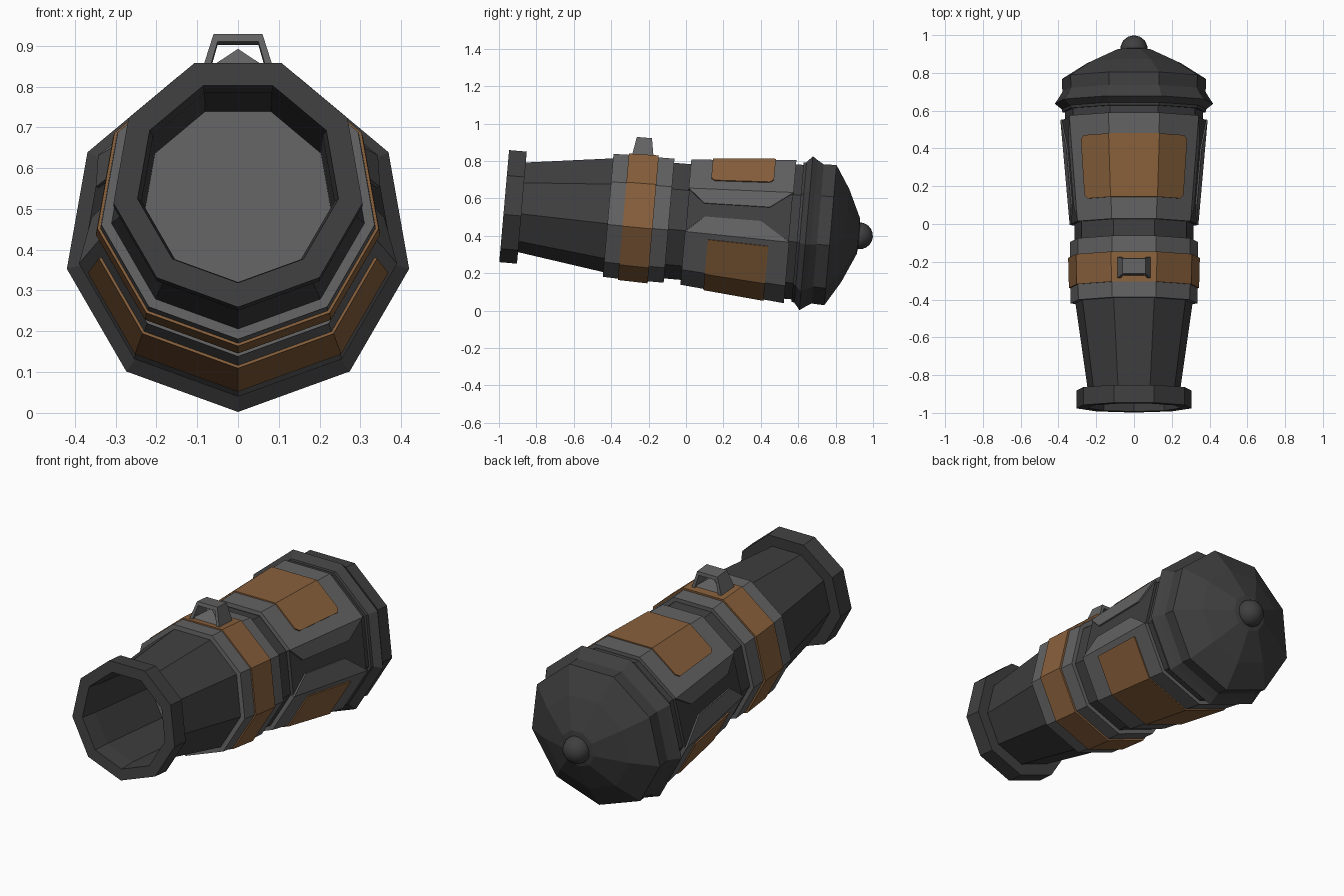
import bpy, bmesh, math
from mathutils import Matrix, Vector

if "Cube" in bpy.data.objects:
    bpy.data.objects.remove(bpy.data.objects["Cube"])

# Barrel axis is the local y axis, pitched 5 degrees so the muzzle rises
TILT = Matrix.Translation((0, 0, 0.483)) @ Matrix.Rotation(math.radians(-5), 4, 'X')
N = 9


def material(name, rgb):
    m = bpy.data.materials.new(name)
    m.diffuse_color = (*rgb, 1)
    m.use_nodes = True
    m.node_tree.nodes["Principled BSDF"].inputs["Base Color"].default_value = m.diffuse_color
    return m


DARK = material("dark_iron", (0.05, 0.05, 0.05))
GREY = material("grey_steel", (0.125, 0.125, 0.125))
ORANGE = material("copper_brown", (0.25, 0.118, 0.045))


def finish(name, bm, mat, smooth=False):
    bmesh.ops.recalc_face_normals(bm, faces=bm.faces)
    bm.transform(TILT)
    me = bpy.data.meshes.new(name)
    bm.to_mesh(me)
    bm.free()
    me.materials.append(mat)
    for p in me.polygons:
        p.use_smooth = smooth
    ob = bpy.data.objects.new(name, me)
    bpy.context.collection.objects.link(ob)
    return ob


def ring_point(u, t, r):
    """Point on the nine-sided section; whole u values are its corners."""
    def corner(k):
        a = math.radians(-90 + 40 * k)
        return Vector((r * math.cos(a), t, r * math.sin(a)))
    k = math.floor(u)
    return corner(k).lerp(corner(k + 1), u - k)


def lathe(name, profile, mat):
    """Nine-sided solid from (t, radius) points, capped at both ends."""
    bm = bmesh.new()
    rings = [[bm.verts.new(ring_point(k, t, r)) for k in range(N)] for t, r in profile]
    for a, b in zip(rings, rings[1:]):
        for k in range(N):
            j = (k + 1) % N
            bm.faces.new((a[k], a[j], b[j], b[k]))
    bm.faces.new(rings[0])
    bm.faces.new(rings[-1])
    return finish(name, bm, mat)


def body_r(t):
    return 0.346 + 0.05 * t / 0.56


def plate(name, stations, low, high, mat):
    """Slab wrapped on the breech; stations are (u, t_start, t_end)."""
    bm = bmesh.new()
    rows = []
    for u, t0, t1 in stations:
        rows.append([bm.verts.new(ring_point(u, t, body_r(t) + d))
                     for t, d in ((t0, low), (t1, low), (t1, high), (t0, high))])
    for a, b in zip(rows, rows[1:]):
        for i in range(4):
            j = (i + 1) % 4
            bm.faces.new((a[i], a[j], b[j], b[i]))
    bm.faces.new(rows[0])
    bm.faces.new(rows[-1])
    return finish(name, bm, mat)


def mirrored(half, centre):
    """Complete a list of stations symmetrically about u = centre."""
    return half + [(2 * centre - u, a, b) for u, a, b in reversed(half) if u != centre]


# Hollow barrel with muzzle flange and bore
lathe("barrel", [(0.1, 0.03), (0.0, 0.23), (-0.88, 0.24), (-0.975, 0.25),
                 (-0.975, 0.31), (-0.88, 0.31), (-0.88, 0.248), (-0.415, 0.315),
                 (-0.09, 0.32), (0.15, 0.32), (0.16, 0.03)], DARK)

# Collar with coloured band
lathe("collar_front", [(-0.417, 0.30), (-0.417, 0.34), (-0.33, 0.343), (-0.33, 0.30)], GREY)
lathe("collar_band", [(-0.335, 0.30), (-0.335, 0.350), (-0.175, 0.354), (-0.175, 0.30)], ORANGE)
lathe("collar_rear", [(-0.178, 0.30), (-0.178, 0.343), (-0.09, 0.343), (-0.09, 0.30)], GREY)

# Breech core
lathe("breech_core", [(0.003, 0.2), (0.003, body_r(0) - 0.008),
                      (0.557, body_r(0.557) - 0.008), (0.557, 0.372),
                      (0.63, 0.372), (0.63, 0.2)], DARK)

# Grey armour pads, wrapping partly onto the dark side facets
plate("upper_pad", mirrored([(2.68, 0.09, 0.44), (3, 0, 0.56), (4, 0, 0.56)], 4.5),
      -0.02, 0, GREY)
plate("lower_pad", mirrored([(2.38, 0.10, 0.40), (2, 0, 0.56), (1, 0, 0.56), (0, 0, 0.56)], 0),
      -0.02, 0, GREY)

# Coloured panels on the pads
plate("upper_panel", mirrored([(3.28, 0.135, 0.43), (3.36, 0.115, 0.45), (4, 0.115, 0.45)], 4.5),
      -0.01, 0.007, ORANGE)
plate("lower_panel", mirrored([(1.86, 0.125, 0.45), (1, 0.125, 0.45), (0, 0.125, 0.45)], 0),
      -0.01, 0.007, ORANGE)

# Rear ridge and domed cap
lathe("rear_cap", [(0.6, 0.2), (0.6, 0.385), (0.615, 0.388), (0.646, 0.426), (0.675, 0.405),
                   (0.708, 0.385), (0.776, 0.388), (0.855, 0.258), (0.925, 0.10),
                   (0.935, 0.03)], DARK)

# End knob
bm = bmesh.new()
bmesh.ops.create_uvsphere(bm, u_segments=14, v_segments=10, radius=0.072)
bmesh.ops.translate(bm, verts=bm.verts, vec=(0, 0.931, -0.002))
finish("end_knob", bm, DARK, smooth=True)

# Carrying handle: tapered arch over the band
bm = bmesh.new()
outer = [(-0.09, 0.325), (-0.06, 0.421), (0.06, 0.421), (0.09, 0.325)]
inner = [(-0.072, 0.325), (-0.05, 0.402), (0.05, 0.402), (0.072, 0.325)]
rows = []
for (xo, zo), (xi, zi) in zip(outer, inner):
    ho, hi = (0.057 - 0.17 * (z - 0.325) for z in (zo, zi))
    rows.append([bm.verts.new((x, -0.26 + h, z)) for x, h, z in
                 ((xo, -ho, zo), (xo, ho, zo), (xi, hi, zi), (xi, -hi, zi))])
for a, b in zip(rows, rows[1:]):
    for i in range(4):
        j = (i + 1) % 4
        bm.faces.new((a[i], a[j], b[j], b[i]))
bm.faces.new(rows[0])
bm.faces.new(rows[-1])
finish("handle", bm, GREY)

# Low pyramid under the handle
bm = bmesh.new()
tip = bm.verts.new((0, -0.26, 0.388))
base = [bm.verts.new((x, -0.26 + y, 0.328)) for x, y in
        ((-0.085, -0.045), (0.085, -0.045), (0.085, 0.045), (-0.085, 0.045))]
bm.faces.new(base)
for i in range(4):
    bm.faces.new((base[i], base[(i + 1) % 4], tip))
finish("handle_base", bm, GREY)
